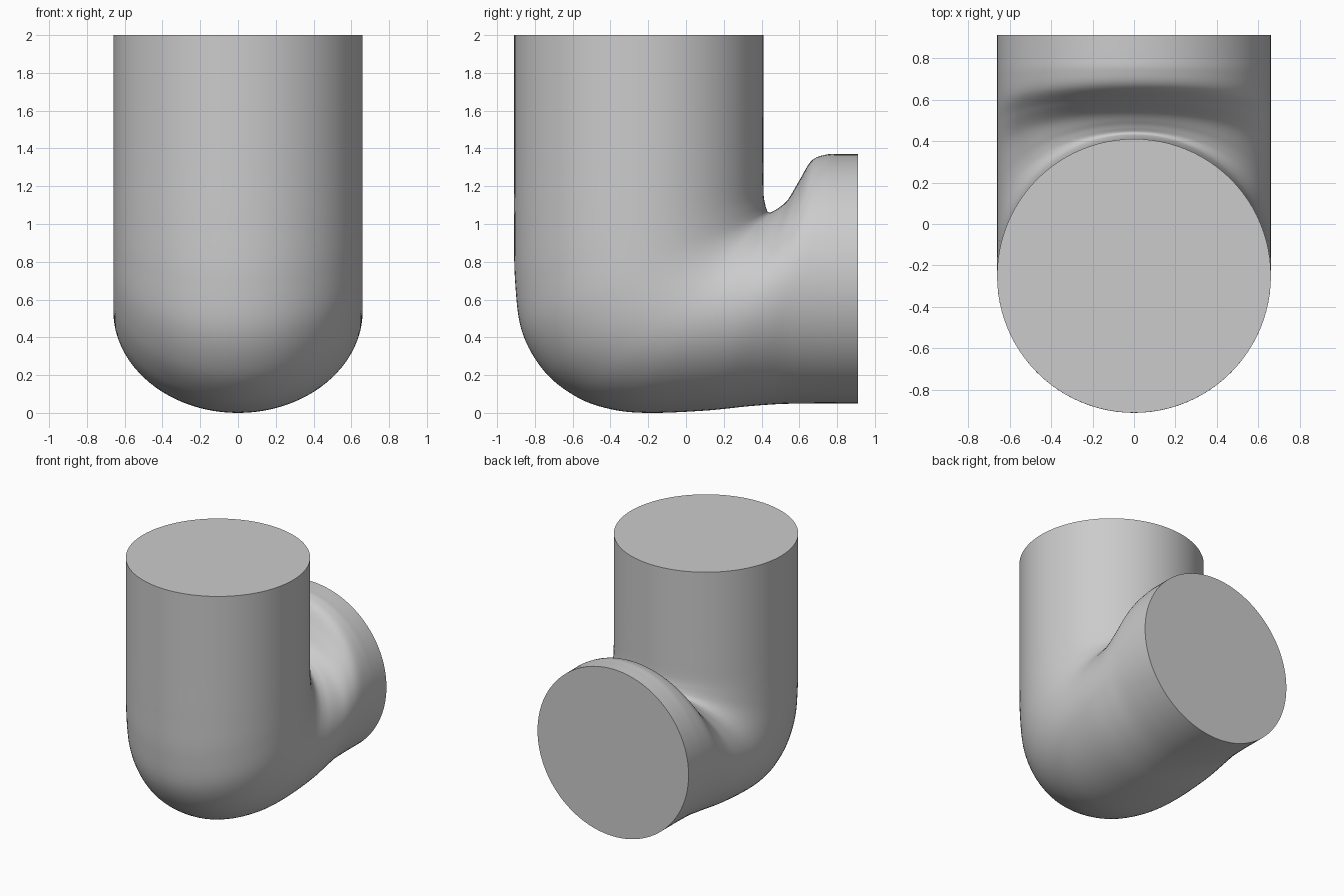
import bpy, bmesh, math
from mathutils import Vector

if "Cube" in bpy.data.objects:
    bpy.data.objects.remove(bpy.data.objects["Cube"])

SIDES, STEPS, HALF_WIDTH = 96, 8, 0.66

# Key rings: (outer y, outer z, inner y, inner z) down the tube and round the bend
KEYS = [
    (-.91, 2, .41, 2), (-.91, 1.6, .41, 1.6), (-.91, 1.3, .41, 1.32),
    (-.91, 1.0, .411, 1.16), (-.905, .70, .42, 1.10), (-.868, .43, .43, 1.07),
    (-.75, .22, .436, 1.062), (-.58, .085, .445, 1.06), (-.40, .02, .46, 1.067),
    (-.20, 0, .49, 1.085), (.10, .012, .54, 1.13), (.33, .035, .60, 1.23),
    (.50, .047, .665, 1.335), (.68, .05, .74, 1.367), (.80, .05, .81, 1.37),
    (.91, .05, .91, 1.37),
]


def spline(keys, steps):
    """Smooth curve through all key rings."""
    k = [Vector(p) for p in keys]
    k = [2 * k[0] - k[1]] + k + [2 * k[-1] - k[-2]]
    out = []
    for a, b, c, d in zip(k, k[1:], k[2:], k[3:]):
        for i in range(steps):
            t = i / steps
            out.append(0.5 * (2 * b + (c - a) * t + (2 * a - 5 * b + 4 * c - d) * t**2
                              + (3 * b - a - 3 * c + d) * t**3))
    return out + [k[-2]]


# Elbow: elliptical rings lofted from the upright end to the horizontal end
bm = bmesh.new()
rings = []
for oy, oz, iy, iz in spline(KEYS, STEPS):
    ring = []
    for s in range(SIDES):
        a = 2 * math.pi * s / SIDES
        f = (1 + math.cos(a)) / 2
        ring.append(bm.verts.new((HALF_WIDTH * math.sin(a),
                                  oy + (iy - oy) * f, max(0, oz + (iz - oz) * f))))
    rings.append(ring)
for r0, r1 in zip(rings, rings[1:]):
    for s in range(SIDES):
        n = (s + 1) % SIDES
        bm.faces.new((r0[s], r0[n], r1[n], r1[s]))

# Flat end caps
bm.faces.new(rings[0])
bm.faces.new(rings[-1])
bmesh.ops.recalc_face_normals(bm, faces=bm.faces)

mesh = bpy.data.meshes.new("pipe_elbow")
bm.to_mesh(mesh)
bm.free()
elbow = bpy.data.objects.new("pipe_elbow", mesh)
bpy.context.collection.objects.link(elbow)
bpy.context.view_layer.objects.active = elbow
elbow.select_set(True)
bpy.ops.object.shade_smooth_by_angle(angle=math.radians(50))
